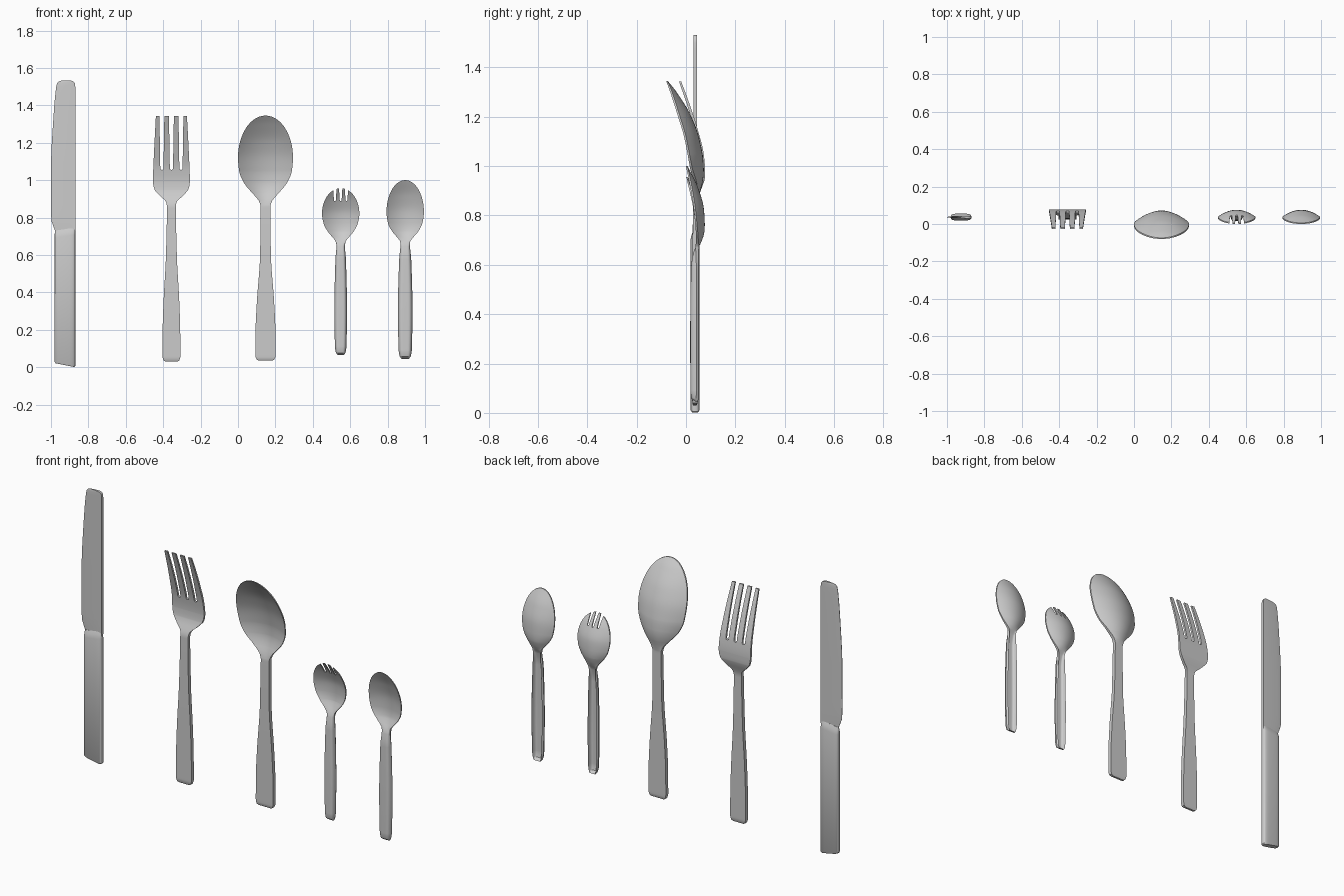
import bpy, bmesh, math

if "Cube" in bpy.data.objects:
    bpy.data.objects.remove(bpy.data.objects["Cube"])


def make_object(name, bm):
    bmesh.ops.recalc_face_normals(bm, faces=bm.faces)
    mesh = bpy.data.meshes.new(name)
    bm.to_mesh(mesh)
    bm.free()
    ob = bpy.data.objects.new(name, mesh)
    bpy.context.collection.objects.link(ob)
    return ob


def smooth(ob, angle=35):
    bpy.ops.object.select_all(action='DESELECT')
    ob.select_set(True)
    bpy.context.view_layer.objects.active = ob
    bpy.ops.object.shade_smooth_by_angle(angle=math.radians(angle))


def loft(name, sections):
    """Closed skin through equal-length rings of points."""
    bm = bmesh.new()
    rings = [[bm.verts.new(p) for p in s] for s in sections]
    n = len(rings[0])
    for a, b in zip(rings, rings[1:]):
        for i in range(n):
            j = (i + 1) % n
            bm.faces.new((a[i], a[j], b[j], b[i]))
    bm.faces.new(rings[0])
    bm.faces.new(rings[-1])
    return make_object(name, bm)


def interp(keys, z, col):
    """Monotone cubic interpolation of one column of the key rows."""
    k = max(0, min(len(keys) - 2, sum(r[0] <= z for r in keys) - 1))

    def sec(i):
        return (keys[i + 1][col] - keys[i][col]) / (keys[i + 1][0] - keys[i][0])

    def slope(i):
        if i == 0 or i == len(keys) - 1:
            return sec(min(i, len(keys) - 2))
        a, b = sec(i - 1), sec(i)
        return 0 if a * b <= 0 else 2 * a * b / (a + b)

    h = keys[k + 1][0] - keys[k][0]
    t = max(0, min(1, (z - keys[k][0]) / h))
    return ((2*t**3 - 3*t*t + 1) * keys[k][col] + (t**3 - 2*t*t + t) * h * slope(k)
            + (3*t*t - 2*t**3) * keys[k + 1][col] + (t**3 - t*t) * h * slope(k + 1))


def utensil(name, cx, keys, zc=None):
    """Key rows: z, half width, rim y, dish depth (negative = rear channel), thickness.
    Above zc the outline closes as a half ellipse."""
    cols = 18
    us = [math.sin(math.pi / 2 * (2 * i / cols - 1)) for i in range(cols + 1)]
    z0, z1 = keys[0][0], keys[-1][0]
    zc = zc or z1
    zs = sorted({round(z0 + (zc - z0) * i / 56, 4) for i in range(57)}
                | {r[0] for r in keys if r[0] <= zc})
    rows = [(z, interp(keys, z, 1)) for z in zs]
    if zc < z1:
        wmax = rows[-1][1]
        for i in range(1, 21):
            a = math.radians(88.5) * i / 20
            rows.append((zc + (z1 - zc) * math.sin(a), wmax * math.cos(a)))
    sections = []
    for z, w in rows:
        y, d, t = (interp(keys, z, c) for c in (2, 3, 4))
        p = 2 if d >= 0 else 6
        kb = 1 - 0.18 * min(1, max(0, -d / 0.02))
        front = [(cx + w * u, y + d * (1 - abs(u)**p), z) for u in us]
        back = [(cx + w * kb * u, y + t + d * (1 - abs(u)**p), z) for u in reversed(us)]
        sections.append(front + back)
    return loft(name, sections)


def cut_slots(ob, xs, z0, z1, w0, w1):
    """Cut round-bottomed, upward-widening slots between the tines."""
    for x in xs:
        r = w0 / 2
        prof = [(x + w1 / 2, z1), (x - w1 / 2, z1)]
        prof += [(x - r * math.cos(a), z0 + r - r * math.sin(a))
                 for a in (math.pi * i / 8 for i in range(9))]
        bm = bmesh.new()
        f = bm.faces.new([bm.verts.new((px, -0.3, pz)) for px, pz in prof])
        ext = bmesh.ops.extrude_face_region(bm, geom=[f])
        bmesh.ops.translate(bm, vec=(0, 0.6, 0),
                            verts=[v for v in ext['geom'] if isinstance(v, bmesh.types.BMVert)])
        cutter = make_object("slot_cutter", bm)
        cutter.hide_render = True
        mod = ob.modifiers.new("slot", 'BOOLEAN')
        mod.operation, mod.solver, mod.object = 'DIFFERENCE', 'EXACT', cutter
        bpy.context.view_layer.objects.active = ob
        bpy.ops.object.modifier_apply(modifier=mod.name)
        bpy.data.objects.remove(cutter)


# Knife handle: rounded bar with slanted butt and shoulder
KX, KY = -0.925, 0.037
handle = []
for z, sx, sy, slant in ((0.011, 0.050, 0.015, -0.2), (0.017, 0.055, 0.0185, -0.2),
                         (0.70, 0.055, 0.0185, 0.15), (0.722, 0.055, 0.013, 0.15),
                         (0.738, 0.052, 0.006, 0.15)):
    ring = []
    for i in range(32):
        a = 2 * math.pi * i / 32
        c, s = math.cos(a), math.sin(a)
        x = sx * math.copysign(abs(c)**0.5, c)
        ring.append((KX + x, KY + sy * math.copysign(abs(s)**0.6, s), z + slant * x))
    handle.append(ring)
smooth(loft("knife_handle", handle))

# Knife blade: straight spine on the right, curved edge on the left
outline = [(0.71, -0.975, -0.871), (0.735, -0.980, -0.870), (0.78, -0.997, -0.870),
           (0.85, -1.0, -0.870), (1.10, -0.999, -0.870), (1.30, -0.989, -0.870),
           (1.50, -0.972, -0.870), (1.52, -0.967, -0.873), (1.528, -0.958, -0.880),
           (1.532, -0.945, -0.892)]
blade = []
for z in sorted({r[0] for r in outline} | {0.75 + 0.03 * i for i in range(25)}):
    l, r = interp(outline, z, 1), interp(outline, z, 2)
    blade.append([(l, KY - 0.001, z), (l + 0.03, KY - 0.005, z), (r, KY - 0.007, z),
                  (r, KY + 0.007, z), (l + 0.03, KY + 0.005, z), (l, KY + 0.001, z)])
smooth(loft("knife_blade", blade))

# Fork
fork = utensil("fork", -0.356, [
    (0.03, 0.032, 0.030, 0, 0.012), (0.036, 0.042, 0.026, 0, 0.020),
    (0.06, 0.048, 0.025, 0, 0.022), (0.20, 0.047, 0.025, 0, 0.022),
    (0.35, 0.042, 0.025, 0, 0.022), (0.60, 0.029, 0.026, 0, 0.022),
    (0.86, 0.024, 0.029, 0, 0.020), (0.885, 0.029, 0.036, 0, 0.018),
    (0.91, 0.055, 0.047, 0, 0.016), (0.95, 0.090, 0.062, 0, 0.014),
    (0.99, 0.099, 0.065, 0, 0.012), (1.06, 0.097, 0.058, 0, 0.012),
    (1.15, 0.093, 0.035, 0, 0.012), (1.25, 0.088, 0.004, 0, 0.011),
    (1.342, 0.083, -0.028, 0, 0.009)])
cut_slots(fork, [-0.356 + o for o in (-0.051, 0, 0.051)], 1.055, 1.36, 0.017, 0.027)
smooth(fork)

# Large spoon
smooth(utensil("large_spoon", 0.147, [
    (0.035, 0.038, 0.030, 0, 0.012), (0.041, 0.048, 0.026, 0, 0.020),
    (0.065, 0.054, 0.025, 0, 0.022), (0.20, 0.053, 0.025, 0, 0.022),
    (0.35, 0.046, 0.025, 0, 0.022), (0.60, 0.029, 0.026, 0, 0.022),
    (0.86, 0.026, 0.030, 0, 0.020), (0.89, 0.036, 0.032, 0.006, 0.018),
    (0.93, 0.070, 0.030, 0.022, 0.014), (0.99, 0.118, 0.017, 0.046, 0.009),
    (1.05, 0.141, 0.006, 0.053, 0.008), (1.12, 0.147, -0.008, 0.052, 0.008),
    (1.20, 0.138, -0.032, 0.046, 0.008), (1.30, 0.09, -0.064, 0.018, 0.008),
    (1.345, 0.01, -0.080, 0.0, 0.006)], zc=1.12))


# Small spoon and spork: dished bowl on a handle hollowed from behind
def small(name, cx, zb, hw, zc, top):
    return utensil(name, cx, [
        (zb, hw * 0.5, 0.040, 0, 0.009), (zb + 0.012, hw * 0.75, 0.041, -0.018, 0.009),
        (zb + 0.045, hw * 0.9, 0.042, -0.024, 0.009), (0.30, hw, 0.042, -0.025, 0.009),
        (0.58, hw * 0.82, 0.042, -0.022, 0.009), (0.65, hw * 0.66, 0.040, -0.010, 0.011),
        (0.672, 0.027, 0.039, 0.0, 0.013), (0.695, 0.044, 0.040, 0.012, 0.011),
        (0.725, 0.069, 0.040, 0.025, 0.008), (0.77, 0.092, 0.037, 0.032, 0.007),
        (zc, 0.100, 0.031, 0.034, 0.007), (zc + (top - zc) * 0.5, 0.08, 0.017, 0.024, 0.007),
        (top, 0.01, 0.0, 0.0, 0.006)], zc=zc)


smooth(small("small_spoon", 0.894, 0.045, 0.039, 0.83, 1.0))
spork = small("spork", 0.549, 0.065, 0.034, 0.82, 0.957)
cut_slots(spork, [0.549 + o for o in (-0.031, 0, 0.031)], 0.888, 0.98, 0.010, 0.021)
smooth(spork)
